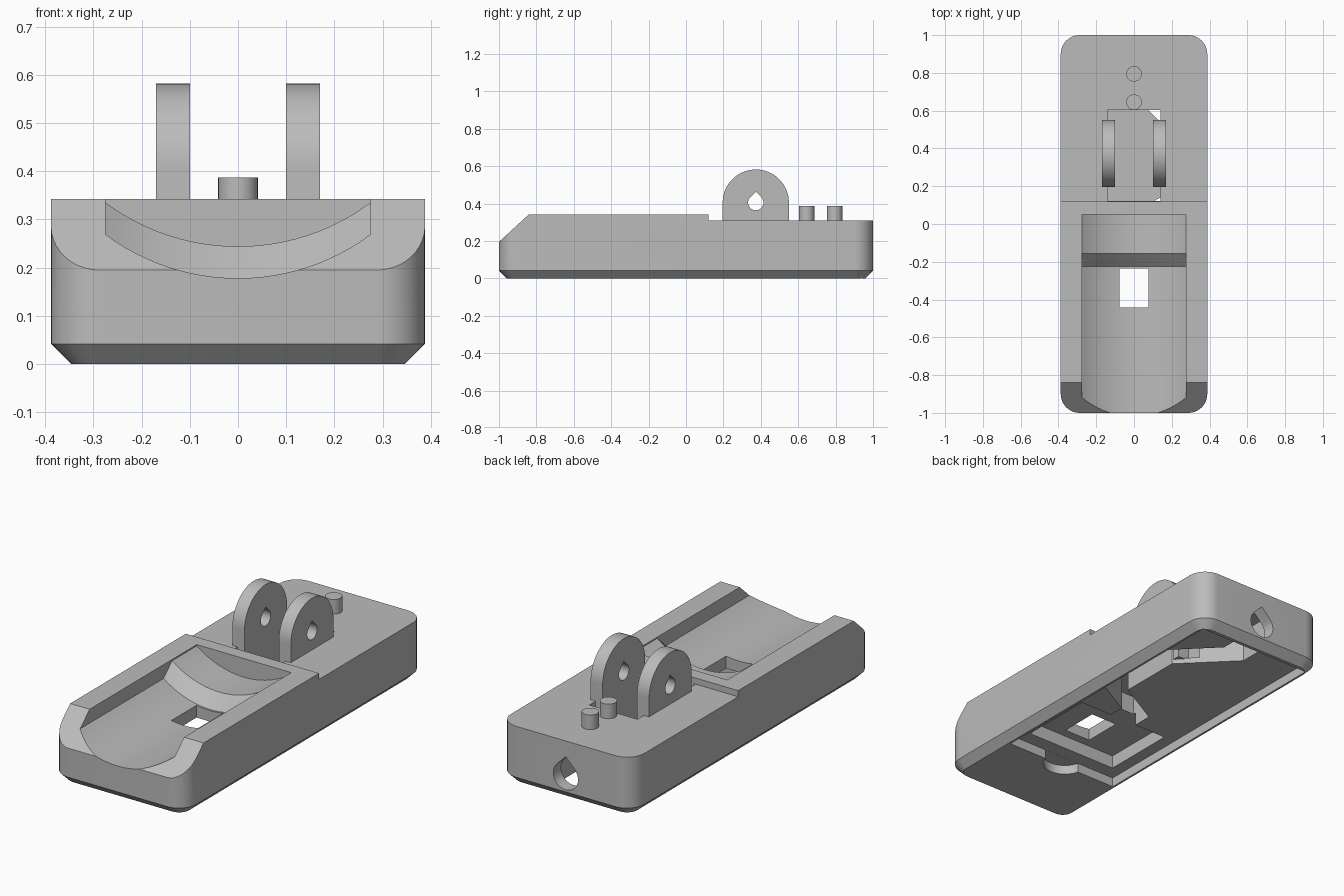
import bpy, bmesh, math

cube = bpy.data.objects.get("Cube")
if cube:
    bpy.data.objects.remove(cube, do_unlink=True)

grey = bpy.data.materials.new("plain grey")
grey.use_nodes = True
grey.diffuse_color = (0.5, 0.5, 0.5, 1)
grey.node_tree.nodes["Principled BSDF"].inputs["Base Color"].default_value = (0.5, 0.5, 0.5, 1)


def loft(name, rings):
    """Solid skinned through rings of equal length, capped at both ends."""
    bm = bmesh.new()
    rows = [[bm.verts.new(p) for p in ring] for ring in rings]
    n = len(rows[0])
    for a, b in zip(rows, rows[1:]):
        for i in range(n):
            j = (i + 1) % n
            bm.faces.new((a[i], a[j], b[j], b[i]))
    bm.faces.new(rows[0])
    bm.faces.new(rows[-1])
    bmesh.ops.recalc_face_normals(bm, faces=bm.faces)
    mesh = bpy.data.meshes.new(name)
    bm.to_mesh(mesh)
    bm.free()
    mesh.materials.append(grey)
    obj = bpy.data.objects.new(name, mesh)
    bpy.context.collection.objects.link(obj)
    return obj


def prism(name, pts, axis, lo, hi):
    place = {"x": lambda p, t: (t, p[0], p[1]),
             "y": lambda p, t: (p[0], t, p[1]),
             "z": lambda p, t: (p[0], p[1], t)}[axis]
    return loft(name, [[place(p, t) for p in pts] for t in (lo, hi)])


def box(name, x0, x1, y0, y1, z0, z1):
    return prism(name, [(x0, y0), (x1, y0), (x1, y1), (x0, y1)], "z", z0, z1)


def arc(cx, cy, r, start, end, steps):
    return [(cx + r * math.cos(math.radians(start + (end - start) * i / steps)),
             cy + r * math.sin(math.radians(start + (end - start) * i / steps)))
            for i in range(steps + 1)]


def teardrop(cx, cz, r):
    return arc(cx, cz, r, 135, 405, 24) + [(cx, cz + r * math.sqrt(2))]


def rounded_rect(hx, hy, r):
    pts = []
    for k, (sx, sy) in enumerate([(1, 1), (-1, 1), (-1, -1), (1, -1)]):
        pts += arc(sx * (hx - r), sy * (hy - r), r, 90 * k, 90 * k + 90, 10)
    return pts


def cut(target, cutter):
    cutter.hide_render = True
    mod = target.modifiers.new("cut", "BOOLEAN")
    mod.operation = "DIFFERENCE"
    mod.solver = "EXACT"
    mod.object = cutter
    bpy.context.view_layer.objects.active = target
    bpy.ops.object.modifier_apply(modifier=mod.name)
    bpy.data.objects.remove(cutter, do_unlink=True)


def smooth(obj):
    bpy.ops.object.select_all(action="DESELECT")
    obj.select_set(True)
    bpy.context.view_layer.objects.active = obj
    bpy.ops.object.shade_smooth_by_angle(angle=math.radians(30))


# Rounded body with a chamfered foot
HX, HY, TOP, BEV, R = 0.388, 1.0, 0.342, 0.042, 0.1
outer = rounded_rect(HX, HY, R)
foot = rounded_rect(HX - BEV, HY - BEV, R - BEV)
body = loft("body", [[(x, y, z) for x, y in ring]
                     for ring, z in ((foot, 0), (outer, BEV), (outer, TOP))])

# Sloped front edge and lowered rear deck
cut(body, prism("front_slope", [(-1.16, 0.048), (-0.68, 0.489), (-1.16, 0.489)], "x", -1, 1))
cut(body, box("rear_step", -1, 1, 0.12, 1.2, 0.31, 0.6))

# Dished channel with a raised rear shelf
W, SAG = 0.275, 0.091
RAD = (W * W + SAG * SAG) / (2 * SAG)
half = math.degrees(math.asin(W / RAD))


def dish(y, z):
    pts = arc(0, z + RAD, RAD, 270 - half, 270 + half, 24)
    return [(x, y, h) for x, h in pts + [(W, 0.5), (-W, 0.5)]]


cut(body, loft("channel", [dish(-1.1, 0.178), dish(-0.225, 0.178),
                           dish(-0.155, 0.244), dish(0.05, 0.244)]))

# Underside: lid recess, finger notch, front pocket and cable run
cut(body, box("lid_recess", -0.335, 0.335, -0.566, 0.94, -0.1, 0.05))
cut(body, prism("finger_notch", arc(0, -0.54, 0.11, 0, 345, 23), "z", -0.1, 0.0495))
cut(body, box("front_pocket", -0.27, 0.27, -0.49, -0.085, -0.1, 0.12))
run = [(-0.08, 0.935), (-0.08, 0.76), (0.175, 0.505), (0.175, 0.16), (-0.08, 0.02),
       (-0.08, -0.1), (0.08, -0.1), (0.08, 0.0), (0.3, 0.12), (0.3, 0.58),
       (0.08, 0.8), (0.08, 0.935)]
cut(body, prism("cable_run", run, "z", -0.1, 0.22))

# Through window, lever slot and rear cable hole
cut(body, box("window", -0.077, 0.077, -0.443, -0.235, -0.1, 0.5))
cut(body, box("lever_slot", -0.14, 0.14, 0.121, 0.603, 0.08, 0.5))
cut(body, prism("cable_hole", teardrop(0, 0.125, 0.072), "y", 0.9, 1.1))
smooth(body)

# Pair of hinge lugs with teardrop bores
LY, LZ, LR = 0.373, 0.405, 0.177
profile = arc(LY, LZ, LR, 0, 180, 32) + [(LY - LR, 0.075), (LY + LR, 0.075)]
for side, name in ((-1, "right_hinge_lug"), (1, "left_hinge_lug")):
    lo, hi = sorted((side * 0.1, side * 0.17))
    lug = prism(name, profile, "x", lo, hi)
    cut(lug, prism("lug_bore", teardrop(LY, LZ, 0.041), "x", -0.5, 0.5))
    smooth(lug)

# Two spring pins on the rear deck
for name, y in (("front_pin", 0.645), ("rear_pin", 0.795)):
    smooth(prism(name, arc(0, y, 0.041, 0, 348.75, 31), "z", 0.25, 0.387))
